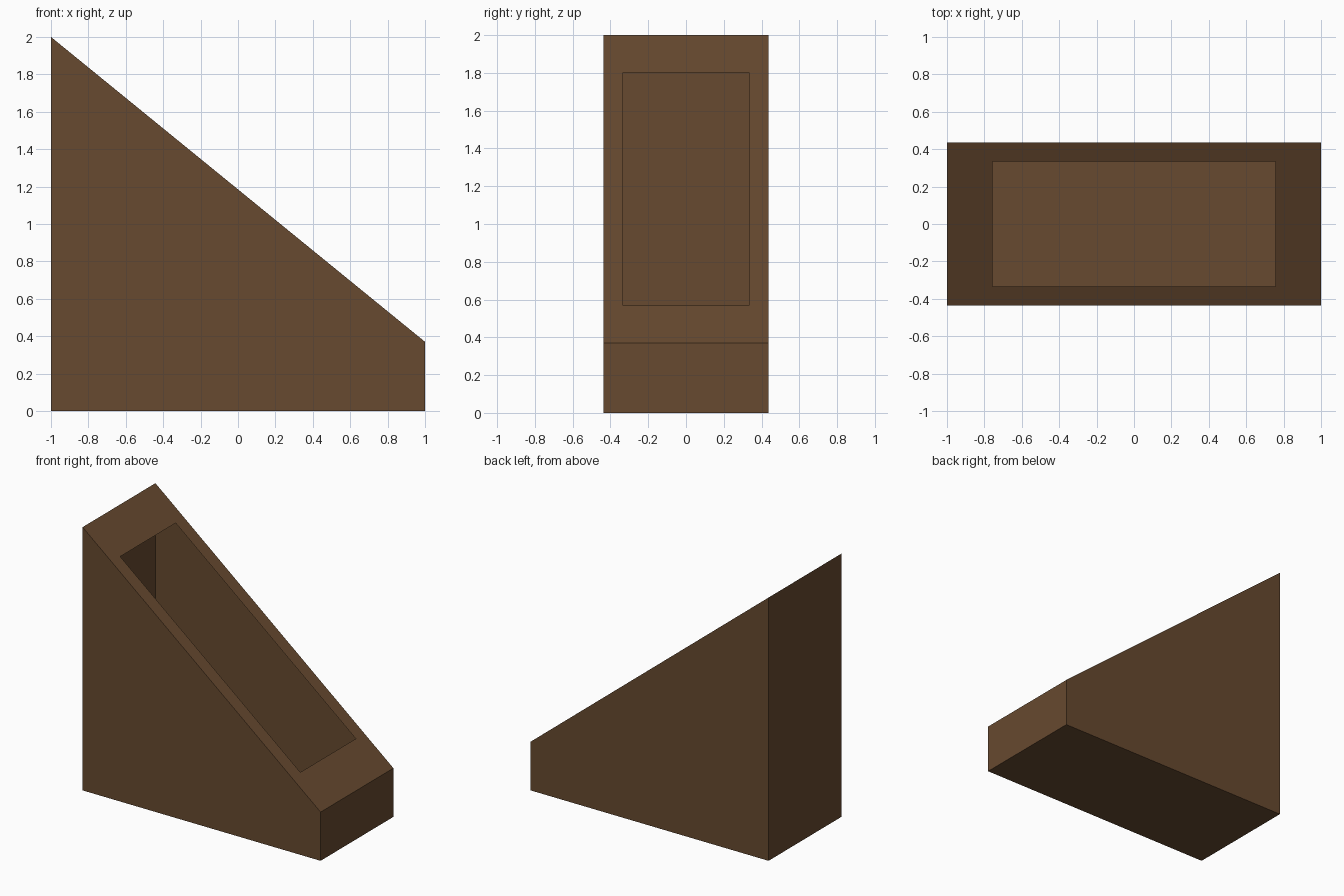
import bpy, bmesh

if "Cube" in bpy.data.objects:
    bpy.data.objects.remove(bpy.data.objects["Cube"])

HALF_Y = 0.437           # half width of the body
HOLE_X, HOLE_Y = 0.757, 0.333
HIGH, LOW = 2.0, 0.37    # heights of the tall and short ends


def slope_z(x):
    return HIGH + (LOW - HIGH) * (x + 1) / 2


brown = bpy.data.materials.new("dark brown")
brown.diffuse_color = (0.135, 0.068, 0.029, 1)
brown.use_nodes = True
brown.node_tree.nodes["Principled BSDF"].inputs["Base Color"].default_value = brown.diffuse_color

bm = bmesh.new()


def rectangle(hx, hy, height):
    corners = [(-hx, -hy), (hx, -hy), (hx, hy), (-hx, hy)]
    return [bm.verts.new((x, y, height(x))) for x, y in corners]


# Thin hollow body: base, sloping rim and the opening in the slope
base = rectangle(1, HALF_Y, lambda x: 0)
rim = rectangle(1, HALF_Y, slope_z)
hole = rectangle(HOLE_X, HOLE_Y, slope_z)

bm.faces.new(base[::-1])
for lower, upper in ((base, rim), (rim, hole)):   # walls, then sloping frame
    for i in range(4):
        j = (i + 1) % 4
        bm.faces.new((lower[i], lower[j], upper[j], upper[i]))

mesh = bpy.data.meshes.new("wedge_holder")
bm.to_mesh(mesh)
bm.free()
mesh.materials.append(brown)
body = bpy.data.objects.new("wedge_holder", mesh)
bpy.context.collection.objects.link(body)
